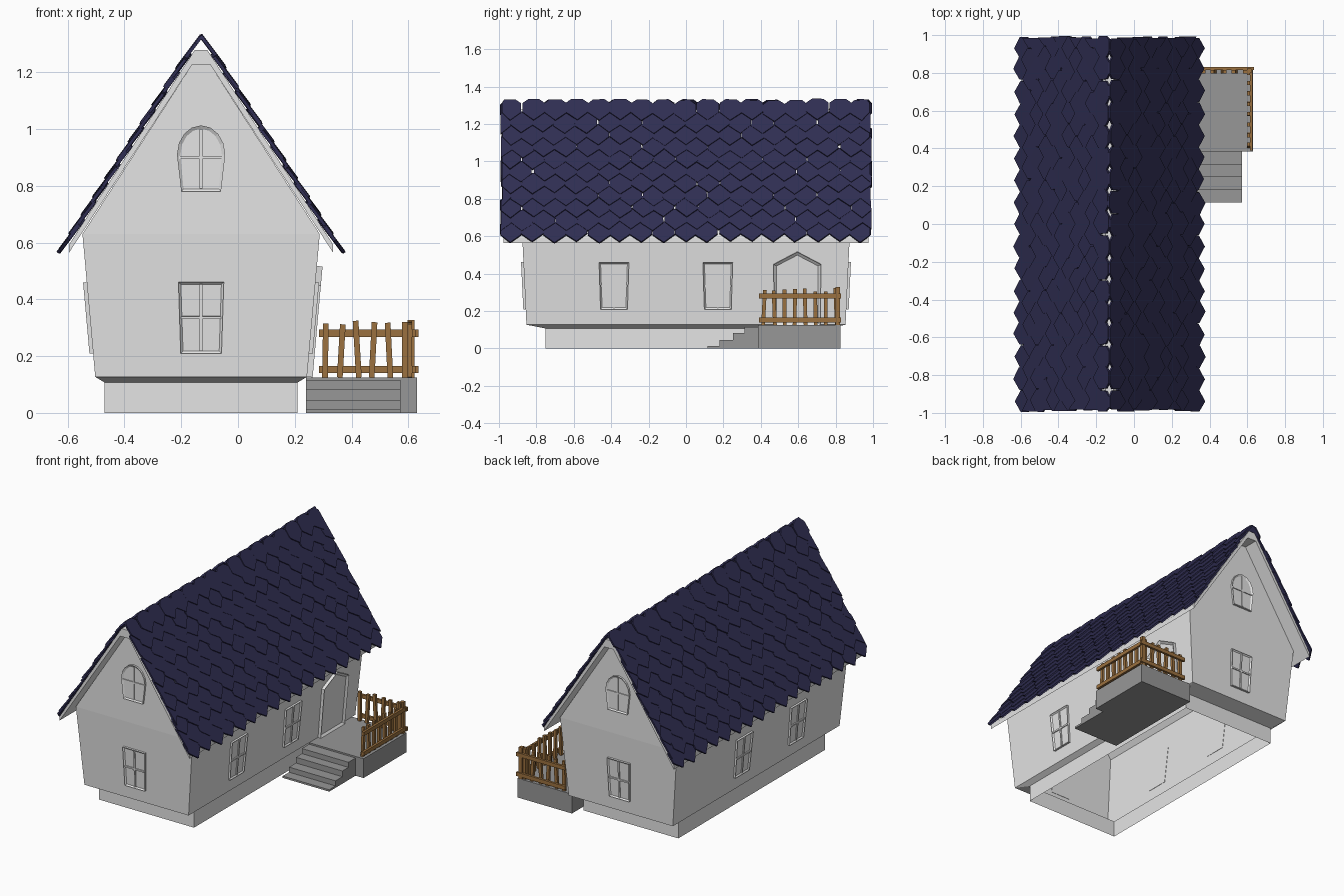
import bpy, bmesh, math, random
from mathutils import Matrix, Vector

if "Cube" in bpy.data.objects:
    bpy.data.objects.remove(bpy.data.objects["Cube"])

random.seed(4)
CX = -0.13                                   # centre line of the house


def material(name, rgb):
    m = bpy.data.materials.new(name)
    m.diffuse_color = (*rgb, 1)
    m.use_nodes = True
    m.node_tree.nodes["Principled BSDF"].inputs["Base Color"].default_value = m.diffuse_color
    return m


PLASTER = material("pale_grey", (0.78, 0.78, 0.78))
STONE = material("mid_grey", (0.31, 0.31, 0.31))
SLATE = material("dark_navy", (0.029, 0.027, 0.085))
WOOD = material("brown_wood", (0.33, 0.165, 0.05))


def finish(bm, name, mat):
    bmesh.ops.recalc_face_normals(bm, faces=bm.faces[:])
    me = bpy.data.meshes.new(name)
    bm.to_mesh(me)
    bm.free()
    me.materials.append(mat)
    ob = bpy.data.objects.new(name, me)
    bpy.context.collection.objects.link(ob)
    return ob


def prism(bm, bottom, top):
    """Closed solid between two matching outlines."""
    a = [bm.verts.new(p) for p in bottom]
    b = [bm.verts.new(p) for p in top]
    n = len(a)
    bm.faces.new(a[::-1])
    bm.faces.new(b)
    for i in range(n):
        j = (i + 1) % n
        bm.faces.new((a[i], a[j], b[j], b[i]))


def box(bm, lo, hi, rot=None):
    c = (Vector(lo) + Vector(hi)) / 2
    s = Vector(hi) - Vector(lo)
    m = Matrix.Translation(c) @ (rot or Matrix.Identity(4)) @ Matrix.Diagonal((*s, 1))
    bmesh.ops.create_cube(bm, size=1, matrix=m)


# House shell: plinth, slanted ledge, flaring walls, gables (open underneath)
bm = bmesh.new()
rings = []
for hx, hy, z in [(.34, .75, 0), (.34, .75, .107), (.373, .853, .127), (.418, .877, .63)]:
    rings.append([bm.verts.new((CX + sx * hx, sy * hy, z))
                  for sx, sy in ((-1, -1), (1, -1), (1, 1), (-1, 1))])
for r, q in zip(rings, rings[1:]):
    for i in range(4):
        j = (i + 1) % 4
        bm.faces.new((r[i], r[j], q[j], q[i]))
for a, b, y in ((0, 1, -.877), (2, 3, .877)):
    s = -1 if a == 0 else 1
    bm.faces.new((rings[3][a], rings[3][b],
                  bm.verts.new((CX - s * .032, y, 1.227)),
                  bm.verts.new((CX + s * .032, y, 1.227))))
finish(bm, "house_walls", PLASTER)

# Roof slab
prof = [(-.465, .565), (-.032, 1.227), (.032, 1.227), (.465, .565),
        (.465, .593), (.022, 1.279), (-.022, 1.279), (-.465, .593)]
bm = bmesh.new()
prism(bm, [(CX + x, -.975, z) for x, z in prof], [(CX + x, .975, z) for x, z in prof])
finish(bm, "roof_slab", PLASTER)

# Shingles: overlapping pointed tiles in staggered rows on both slopes
T = math.radians(57.2)
W, PITCH, ROWS, THICK = .117, .077, 11, .011
HEX = [(0, 0), (.5, .052), (.5, .112), (.25, .138), (-.25, .138), (-.5, .112), (-.5, .052)]


def shingles(side, name):
    bm = bmesh.new()
    d = Vector((side * math.cos(T), 0, -math.sin(T)))
    n = Vector((side * math.sin(T), 0, math.cos(T)))
    apex = Vector((CX, 0, 1.315))
    for row in range(ROWS):
        tip = .9 - row * PITCH
        odd = row % 2
        for k in range(17 + odd):
            yc = (k - 8 - odd * .5) * W + random.uniform(-.006, .006)
            ds = random.uniform(-.008, .006)
            twist = random.uniform(-.06, .06)
            lift = random.uniform(-.001, .003)
            edge = .995 - random.uniform(0, .015)
            low, high = [], []
            for u, v in HEX:
                y = yc + u * W * 1.02 + twist * v
                y = max(-edge, min(edge, y))
                s = tip + ds - v + twist * u * W
                h = .010 * (1 - v / .138) + lift
                p = apex + d * s + Vector((0, y, 0))
                low.append(p + n * h)
                high.append(p + n * (h + THICK))
            prism(bm, low, high)
    finish(bm, name, SLATE)


shingles(-1, "shingles_left")
shingles(1, "shingles_right")


# Windows and door: raised frame with recessed panel, placed on a wall frame
def wall(u, origin, lean):
    """Matrix whose axes are along the wall, up the wall, and outward."""
    u = Vector(u)
    out = u.cross(Vector((0, 0, 1)))
    v = (Vector((0, 0, 1)) + out * lean).normalized()
    n = u.cross(v)
    m = Matrix((u, v, n)).transposed().to_4x4()
    m.translation = Vector(origin)
    return m


def panel(name, m, outline, depth, rim, bars=()):
    bm = bmesh.new()
    prism(bm, [(u, v, -.002) for u, v in outline], [(u, v, depth) for u, v in outline])
    bmesh.ops.recalc_face_normals(bm, faces=bm.faces[:])
    front = max(bm.faces, key=lambda f: f.calc_center_median().z)
    bmesh.ops.inset_individual(bm, faces=[front], thickness=rim, depth=-depth * .6)
    for (u0, v0), (u1, v1) in bars:
        box(bm, (u0, v0, 0), (u1, v1, depth * .9))
    bm.transform(m)
    finish(bm, name, PLASTER)


Z0 = .127
END_LEAN, SIDE_LEAN = .024 / .503, .045 / .503


def window(name, m, c):
    lo, hi = .21 - Z0, .462 - Z0
    mid = (lo + hi) / 2
    panel(name, m, [(c - .072, lo), (c + .072, lo), (c + .08, hi), (c - .08, hi)], .013, .012,
          [((c - .005, lo + .008), (c + .005, hi - .008)),
           ((c - .07, mid - .005), (c + .07, mid + .005))])


arch = [(-.07, .78), (.07, .78)] + [
    (.085 * math.cos(a), .91 + .103 * math.sin(a)) for a in [math.pi * i / 8 for i in range(9)]]
for s, end in ((1, "front"), (-1, "back")):
    window(end + "_window", wall((s, 0, 0), (CX, -s * .853, Z0), END_LEAN), 0)
    panel(end + "_attic_window", wall((s, 0, 0), (CX, -s * .877, 0), 0), arch, .012, .012,
          [((-.005, .79), (.005, 1.0)), ((-.078, .895), (.078, .905))])
for s, side in ((1, "right"), (-1, "left")):
    m = wall((0, s, 0), (CX + s * .373, 0, Z0), SIDE_LEAN)
    window(side + "_window_a", m, s * -.385)
    window(side + "_window_b", m, s * .17)
    if s == 1:
        panel("door", m, [(.472, 0), (.718, 0), (.722, .325), (.595, .392), (.468, .325)],
              .02, .018)

# Porch and steps
bm = bmesh.new()
box(bm, (.24, .385, 0), (.63, .825, .125))
finish(bm, "porch", STONE)
steps = [(.386, 0), (.115, 0), (.115, .012), (.18, .012), (.18, .045), (.25, .045),
         (.25, .082), (.312, .082), (.312, .115), (.386, .115)]
bm = bmesh.new()
prism(bm, [(.24, y, z) for y, z in steps], [(.573, y, z) for y, z in steps])
finish(bm, "porch_steps", STONE)

# Fence: rails and slightly crooked slats along the back and outer porch edges
bm = bmesh.new()
for z in (.14, .268):
    box(bm, (.285, .815, z), (.636, .83, z + .025))
    box(bm, (.613, .39, z), (.628, .83, z + .025))
for i in range(6):
    x, h = .308 + i * .056, random.uniform(.31, .325)
    box(bm, (x - .01, .798, .125), (x + .01, .815, h),
        Matrix.Rotation(random.uniform(-.06, .06), 4, 'Y'))
for i in range(8):
    y, h = .417 + i * .055, random.uniform(.305, .325)
    box(bm, (.597, y - .01, .125), (.613, y + .01, h),
        Matrix.Rotation(random.uniform(-.06, .06), 4, 'X'))
box(bm, (.598, .8, .125), (.622, .824, .328))
finish(bm, "porch_fence", WOOD)
